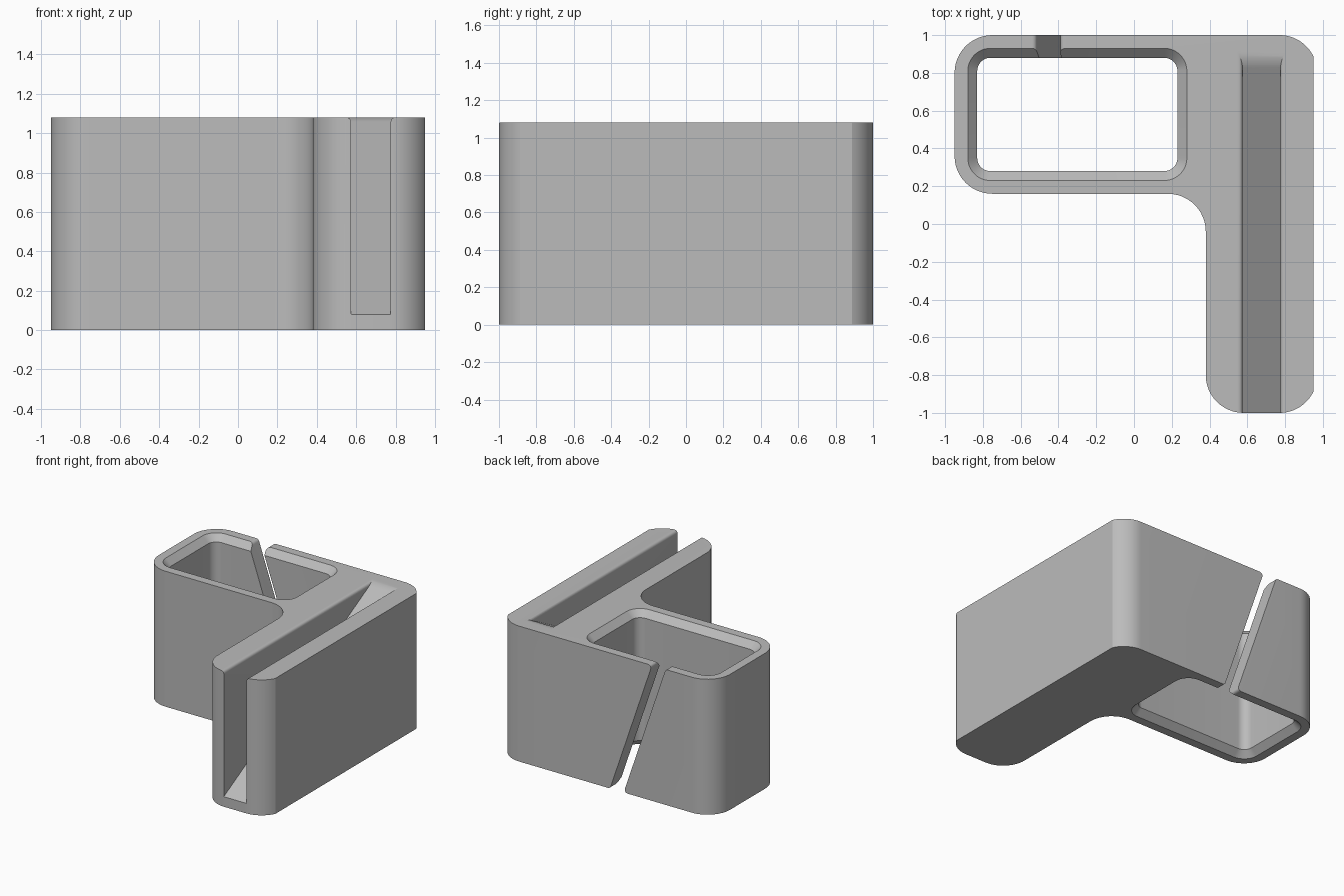
import bpy, bmesh
from math import cos, sin, radians
from mathutils import Vector

cube = bpy.data.objects.get("Cube")
if cube:
    bpy.data.objects.remove(cube, do_unlink=True)

HEIGHT = 1.08


def arc(cx, cy, r, start, end, n=12):
    angles = [radians(start + (end - start) * i / n) for i in range(n + 1)]
    return [Vector((cx + r * cos(a), cy + r * sin(a))) for a in angles]


def bend(a, corner, b, n=8):
    """Rounded corner from a to b."""
    a, corner, b = Vector(a), Vector(corner), Vector(b)
    ts = [i / n for i in range(n + 1)]
    return [a * (1 - t) ** 2 + corner * 2 * t * (1 - t) + b * t * t for t in ts]


def loft(name, rings):
    """Closed solid through rings of matching 3D points."""
    bm = bmesh.new()
    loops = [[bm.verts.new(p) for p in ring] for ring in rings]
    n = len(loops[0])
    for low, high in zip(loops, loops[1:]):
        for i in range(n):
            j = (i + 1) % n
            bm.faces.new((low[i], low[j], high[j], high[i]))
    bm.faces.new(loops[0])
    bm.faces.new(loops[-1])
    bmesh.ops.recalc_face_normals(bm, faces=bm.faces)
    mesh = bpy.data.meshes.new(name)
    bm.to_mesh(mesh)
    bm.free()
    obj = bpy.data.objects.new(name, mesh)
    bpy.context.collection.objects.link(obj)
    return obj


def prism(name, outline, axis, lo, hi):
    place = {"x": lambda p, h: (h, p[0], p[1]),
             "y": lambda p, h: (p[0], h, p[1]),
             "z": lambda p, h: (p[0], p[1], h)}[axis]
    return loft(name, [[place(p, h) for p in outline] for h in (lo, hi)])


def boolean(target, tool, operation):
    """Apply a boolean and discard its tool."""
    tool.hide_render = True
    mod = target.modifiers.new(tool.name, "BOOLEAN")
    mod.operation, mod.object, mod.solver = operation, tool, "EXACT"
    bpy.context.view_layer.objects.active = target
    bpy.ops.object.modifier_apply(modifier=mod.name)
    bpy.data.objects.remove(tool, do_unlink=True)


# L-shaped body with rounded corners and a concave inner fillet
R, CLIP = 0.2, 25.84
outline = (arc(0.58, -0.8, R, 180, 270) + arc(0.77, -0.8, R, -90, -CLIP)
           + arc(0.77, 0.8, R, CLIP, 90) + arc(-0.75, 0.8, R, 90, 180)
           + arc(-0.75, 0.36, R, 180, 270) + arc(0.18, -0.04, R, 90, 0))
body = prism("holder_body", outline, "z", 0, HEIGHT)


# Rectangular through opening, chamfered at both rims
def opening_ring(grow, z):
    r = 0.07 + grow
    corners = [(0.16, 0.35, -90), (0.16, 0.81, 0), (-0.76, 0.81, 90), (-0.76, 0.35, 180)]
    return [(p.x, p.y, z) for x, y, a in corners for p in arc(x, y, r, a, a + 90)]


CHAMFER = 0.05
opening = loft("opening_cutter", [
    opening_ring(2 * CHAMFER, -CHAMFER), opening_ring(0, CHAMFER),
    opening_ring(0, HEIGHT - CHAMFER), opening_ring(2 * CHAMFER, HEIGHT + CHAMFER)])
boolean(body, opening, "DIFFERENCE")

# Slanted slot through the back wall, rounded where it meets top and bottom
top, bottom = Vector((-0.40, HEIGHT)), Vector((-0.03, 0))
down = (bottom - top).normalized()
side = Vector((1, 0))
start, finish = top + side * 0.043, bottom + side * 0.021
half = ([start + Vector((0, 0.1))] + bend(start, top, top + down * 0.043)
        + bend(bottom - down * 0.021, bottom, finish) + [finish - Vector((0, 0.1))])
centre = Vector((-0.275, HEIGHT / 2))
slot = prism("slot_cutter", half + [2 * centre - p for p in half], "y", 0.7, 1.1)
boolean(body, slot, "DIFFERENCE")

# Groove in the arm: flared rim, floor ramping up to the top at the back
MID, HALF, FLARE = 0.675, 0.1, 0.028
rim = bend((HALF, HEIGHT - FLARE), (HALF, HEIGHT), (HALF + FLARE, HEIGHT))
right = [Vector((HALF, 0))] + rim + [Vector((HALF + FLARE, HEIGHT + 0.1))]
section = ([(MID + p.x, p.y) for p in right]
           + [(MID - p.x, p.y) for p in reversed(right)])
groove = prism("groove_cutter", section, "y", -1.1, 0.98)

foot, crest = Vector((-1, 0.08)), Vector((0.87, HEIGHT))
slope = (crest - foot).normalized()
ramp_line = ([foot - slope * 0.15]
             + bend(crest - slope * 0.045, crest, crest + Vector((0.045, 0)))
             + [Vector((0.915, 1.3)), Vector((foot.x - 0.15, 1.3))])
above_ramp = prism("ramp_cutter", ramp_line, "x", 0.3, 1.0)
boolean(groove, above_ramp, "INTERSECT")
boolean(body, groove, "DIFFERENCE")

# Single grey material and shading
grey = bpy.data.materials.new("plain_grey")
grey.use_nodes = True
colour = (0.5, 0.5, 0.5, 1)
grey.diffuse_color = colour
grey.node_tree.nodes["Principled BSDF"].inputs["Base Color"].default_value = colour
body.data.materials.clear()
body.data.materials.append(grey)

bpy.ops.object.select_all(action="DESELECT")
body.select_set(True)
bpy.context.view_layer.objects.active = body
bpy.ops.object.shade_smooth_by_angle(angle=radians(20))
